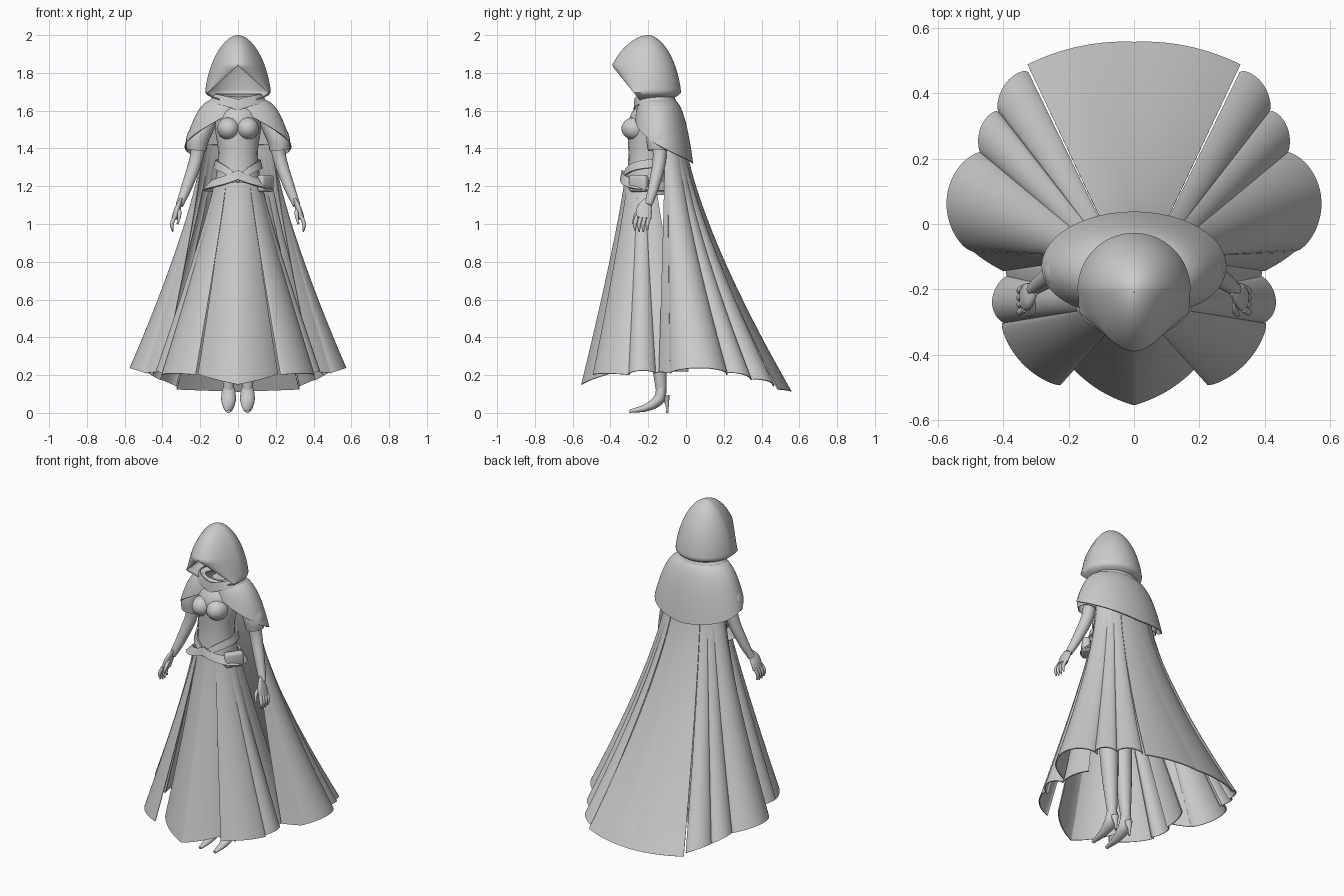
import bpy, bmesh
from math import sin, cos, pi, tau, radians
from mathutils import Vector

old = bpy.data.objects.get("Cube")
if old:
    bpy.data.objects.remove(old, do_unlink=True)

grey = bpy.data.materials.new("light_grey")
grey.use_nodes = True
grey.diffuse_color = (.6, .6, .6, 1)
for node in grey.node_tree.nodes:
    if node.type == 'BSDF_PRINCIPLED':
        node.inputs["Base Color"].default_value = grey.diffuse_color


def finish(name, bm, mirror=True, thick=0):
    """Turn a bmesh into an object with shared modifiers and shading."""
    bmesh.ops.remove_doubles(bm, verts=bm.verts, dist=.0001)
    bmesh.ops.recalc_face_normals(bm, faces=bm.faces)
    for face in bm.faces:
        face.smooth = True
    mesh = bpy.data.meshes.new(name)
    bm.to_mesh(mesh)
    bm.free()
    mesh.materials.append(grey)
    ob = bpy.data.objects.new(name, mesh)
    bpy.context.scene.collection.objects.link(ob)
    if mirror:
        ob.modifiers.new("mirror", 'MIRROR')
    if thick:
        shell = ob.modifiers.new("thickness", 'SOLIDIFY')
        shell.thickness = thick
        shell.offset = 0
    split = ob.modifiers.new("sharp_edges", 'EDGE_SPLIT')
    split.split_angle = radians(50)
    return ob


def skin(name, rows, closed=False, caps=False, mirror=True, thick=0):
    """Skin a list of equally long rows of points."""
    bm = bmesh.new()
    rings = [[bm.verts.new(point) for point in row] for row in rows]
    count = len(rings[0])
    for lower, upper in zip(rings, rings[1:]):
        for j in range(count if closed else count - 1):
            k = (j + 1) % count
            bm.faces.new((lower[j], lower[k], upper[k], upper[j]))
    if caps:
        bm.faces.new(rings[0])
        bm.faces.new(rings[-1])
    return finish(name, bm, mirror, thick)


def smooth(points, n):
    """Catmull-Rom curve through vectors of any size."""
    p = [Vector(point) for point in points]
    p = [p[0] * 2 - p[1]] + p + [p[-1] * 2 - p[-2]]
    spans = len(points) - 1
    curve = []
    for i in range(n + 1):
        k = min(i * spans // n, spans - 1)
        t = i * spans / n - k
        a, b, c, d = p[k:k + 4]
        curve.append(b + ((c - a) * t + (a * 2 - b * 5 + c * 4 - d) * t ** 2
                          + (b * 3 - a - c * 3 + d) * t ** 3) / 2)
    return curve


def limb(name, points, flat=1, mirror=True, caps=True, thick=0):
    """Loft ovals along a path of (x, y, z, radius); flat scales them along x."""
    steps, sides = 18, 20
    path = smooth(points, steps)
    centres = [p.to_3d() for p in path]
    rows = []
    for i, centre in enumerate(centres):
        along = (centres[min(i + 1, steps)] - centres[max(i - 1, 0)]).normalized()
        across = (Vector((1, 0, 0)) - along * along.x).normalized()
        other = along.cross(across)
        turns = [tau * j / sides for j in range(sides)]
        rows.append([centre + (across * flat * cos(a) + other * sin(a)) * path[i][3]
                     for a in turns])
    return skin(name, rows, True, caps, mirror, thick)


def oval(rx, ry, cy, height, lift=0):
    """Edge rule by angle from the front; lift is the height added at the front."""
    def edge(a):
        return (rx * sin(a), cy - ry * cos(a), height + lift * (1 - a / pi) ** 4)
    return edge


def panel(name, top, hem, start=0, end=180, flare=1, drop=1, thick=.006):
    """Cloth hanging from a top edge rule to a hem rule between two angles."""
    cols, levels = 40, 20
    angles = [radians(start + (end - start) * i / cols) for i in range(cols + 1)]
    rows = []
    for i in range(levels + 1):
        t = i / levels
        weights = (t ** flare, t ** flare, t ** drop)
        rows.append([[p + (q - p) * w for p, q, w in zip(top(a), hem(a), weights)]
                     for a in angles])
    return skin(name, rows, thick=thick)


def petal(name, top, flare, start, end, reach, bulge, hem, lobes=1):
    """Panel with a rounded hem: reach and hem height run from start to end."""
    def edge(a):
        s = (a - radians(start)) / radians(end - start)
        puff = bulge * abs(sin(lobes * pi * s)) ** .6
        r = reach[0] + (reach[1] - reach[0]) * s + puff
        return (r * sin(a), -.1 - r * cos(a),
                hem[0] + (hem[1] - hem[0]) * s + puff * .4)
    return panel(name, top, edge, start, end, flare)


# Hood: dome with a pointed front and an opening below its peak
rows = []
levels, around = 44, 32
for i in range(levels + 1):
    h = sin(pi / 2 * i / levels)
    dome = (1 - h ** 1.75) ** .55
    tuck = 1 - .4 * (1 - min(1, h * 8)) ** 2
    width = .173 * dome * tuck
    front = min(.235 * dome, .045 + .27 * h)
    gap = min(width * .95, max(0, .38 * (.53 - h)))
    row = []
    for j in range(around + 1):
        a = pi * j / around
        if a <= pi / 2:
            row.append((width * sin(a), width * cos(a) - .2, 1.66 + .337 * h))
        else:
            b = a - pi / 2
            blend = (cos(b) + 1 - b / (pi / 2)) / 2
            row.append((gap + (width - gap) * blend, -.2 - front * sin(b), 1.66 + .337 * h))
    rows.append(row)
skin("hood", rows, thick=.006)

# Scarf collar
panel("scarf_collar", oval(.12, .1, -.17, 1.69, -.03), oval(.15, .11, -.165, 1.65, -.05))


# Shoulder cape, open high at the chest and pointed at the back
def cape_hem(a):
    u = 1 - a / pi
    return (.28 * sin(a), -.13 - .165 * cos(a) + .05 * u ** 8, 1.32 + .06 * u + .23 * u * u)


panel("shoulder_cape", oval(.1, .07, -.16, 1.66), cape_hem, flare=.55, drop=1.5)

# Torso and bust
limb("torso", [(0, -.2, 1.15, .12), (0, -.21, 1.36, .095), (0, -.2, 1.5, .11),
               (0, -.18, 1.58, .1), (0, -.17, 1.63, .06), (0, -.17, 1.66, .045)], 1.1, False)
bm = bmesh.new()
bmesh.ops.create_uvsphere(bm, u_segments=28, v_segments=16, radius=.06)
bmesh.ops.scale(bm, vec=(1, 1.2, 1), verts=bm.verts)
bmesh.ops.translate(bm, vec=(.05, -.27, 1.505), verts=bm.verts)
finish("bust", bm)

# Sleeves, arms and hands
limb("sleeve", [(.15, -.15, 1.56, .045), (.21, -.15, 1.46, .058), (.22, -.15, 1.39, .05)],
     caps=False, thick=.004)
limb("arm", [(.2, -.15, 1.5, .036), (.22, -.14, 1.35, .036),
             (.27, -.17, 1.2, .029), (.31, -.2, 1.1, .02)])
limb("palm", [(.3, -.2, 1.13, .02), (.32, -.22, 1.08, .04), (.335, -.225, 1.03, .042)], .4)
for i, name in enumerate(("index", "middle", "ring", "little")):
    y = .022 * i - .26
    tip = .955 + .008 * abs(i - 1.5)
    limb(name + "_finger", [(.335, y, 1.04, .01), (.35, y - .01, 1, .01), (.345, y - .01, tip, .004)])
limb("thumb", [(.315, -.22, 1.09, .011), (.31, -.265, 1.05, .01), (.32, -.28, 1, .005)])

# Legs and heeled shoes
limb("leg", [(.05, -.17, .7, .06), (.05, -.15, .36, .046), (.05, -.13, .1, .026)])
limb("shoe", [(.05, -.13, .13, .026), (.05, -.145, .07, .03),
              (.05, -.21, .028, .02), (.05, -.3, .008, .008)], 1.3)
limb("shoe_heel", [(.05, -.11, .09, .024), (.05, -.1, .045, .01), (.05, -.1, 0, .006)])

# Skirt: petals from the front to the side
waist = oval(.125, .125, -.2, 1.22)
petal("skirt_front", waist, 1.15, 0, 34, (.452, .375), 0, (.15, .205))
petal("skirt_front_side", waist, 1.1, 30, 63, (.45, .45), .02, (.2, .2))
petal("skirt_side", waist, 1.1, 62, 81, (.43, .39), .045, (.2, .21))
petal("skirt_side_back", waist, 1.1, 80, 108, (.39, .36), .01, (.21, .22))

# Long cloak: petals from the side to the back
shoulder = oval(.185, .1, -.1, 1.42)
petal("cloak_front_edge", shoulder, 1.25, 84, 92, (.4, .49), 0, (.22, .21))
petal("cloak_side", shoulder, 1.3, 92, 125, (.49, .55), .08, (.21, .2))
petal("cloak_pleats", shoulder, 1.3, 124, 150, (.56, .65), .03, (.21, .14), 2)
petal("cloak_back", shoulder, 1.35, 151, 180, (.67, .655), 0, (.125, .113))

# Crossed belts, the lower one flaring over the hips
panel("upper_belt", oval(.115, .115, -.21, 1.345, -.09), oval(.125, .122, -.21, 1.3, -.08), thick=.01)
panel("lower_belt", oval(.135, .125, -.21, 1.225, .06), oval(.185, .135, -.21, 1.175, .06), thick=.01)

# Hip pouch on the left side
bm = bmesh.new()
bmesh.ops.create_cube(bm, size=.1)
bmesh.ops.scale(bm, vec=(.45, 1.1, .9), verts=bm.verts)
bmesh.ops.bevel(bm, geom=bm.edges[:], offset=.016, segments=3, affect='EDGES', profile=.5)
pouch = finish("hip_pouch", bm, False)
pouch.location = (.145, -.25, 1.215)
pouch.rotation_euler.z = radians(-35)
